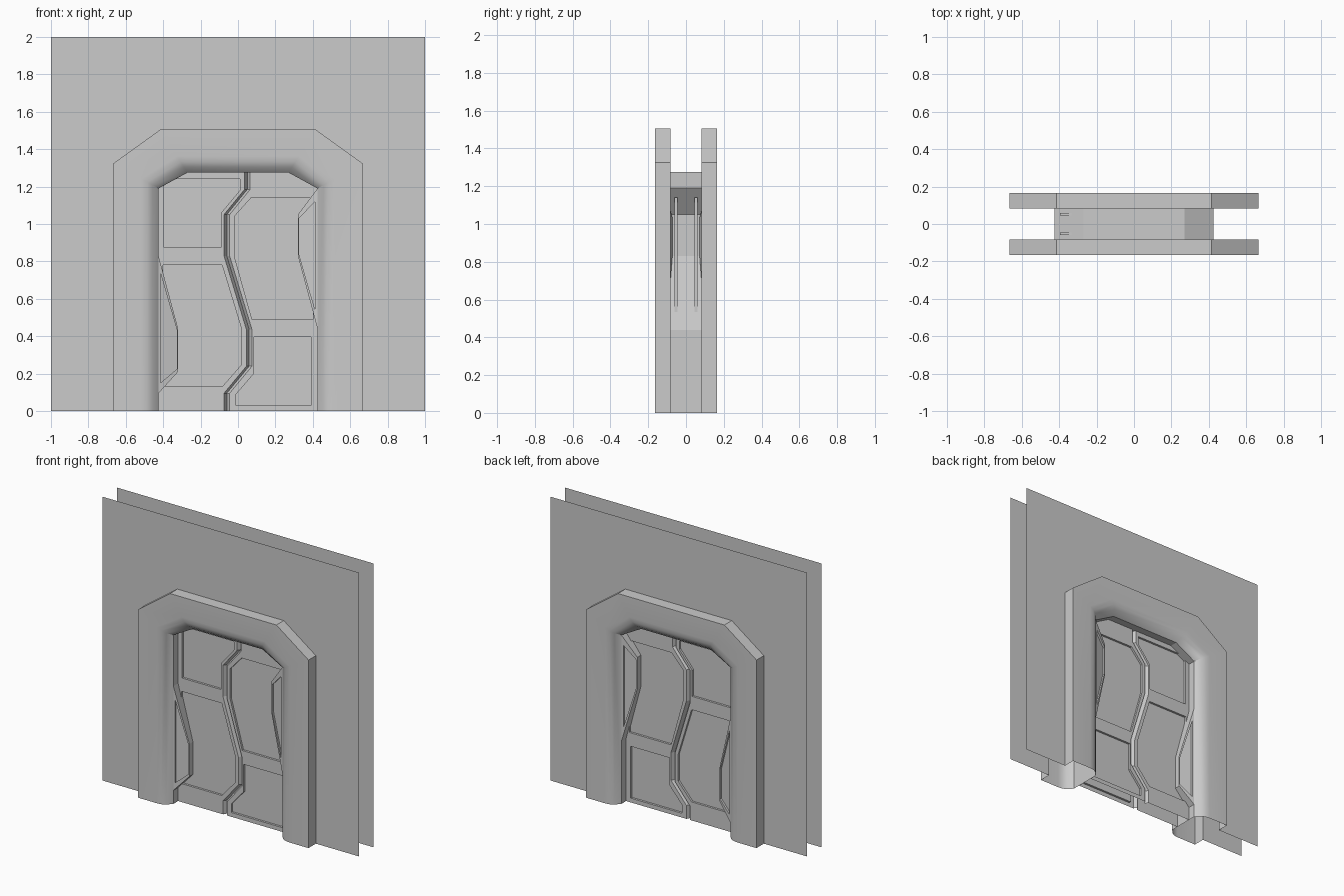
import bpy, bmesh, math
from mathutils import Vector

if "Cube" in bpy.data.objects:
    bpy.data.objects.remove(bpy.data.objects["Cube"])

WALL_Y, DOOR_Y, RECESS = 0.083, 0.06, 0.015
LIP_Y, FACE_Y = 0.113, 0.165


def face(bm, verts, toward):
    """Add a face whose normal points along the given direction."""
    f = bm.faces.new(verts)
    f.normal_update()
    if f.normal.dot(Vector(toward)) < 0:
        f.normal_flip()
    return f


def finish(bm, name, smooth=None):
    """Make an object and mirror it front to back."""
    bmesh.ops.remove_doubles(bm, verts=bm.verts, dist=1e-5)
    me = bpy.data.meshes.new(name)
    bm.to_mesh(me)
    bm.free()
    ob = bpy.data.objects.new(name, me)
    bpy.context.collection.objects.link(ob)
    m = ob.modifiers.new("front_to_back", 'MIRROR')
    m.use_axis = (False, True, False)
    m.use_clip = True
    bpy.ops.object.select_all(action='DESELECT')
    ob.select_set(True)
    bpy.context.view_layer.objects.active = ob
    bpy.ops.object.modifier_apply(modifier=m.name)
    if smooth:
        bpy.ops.object.shade_smooth_by_angle(angle=math.radians(smooth))
    return ob


def sheet(bm, outline, panels, depth):
    """Front-facing sheet with sunken panels; depth(x) is the distance from y=0."""
    edges = []
    for loop in [outline] + panels:
        vs = [bm.verts.new((x, -depth(x), z)) for x, z in loop]
        edges += [bm.edges.new((vs[i - 1], vs[i])) for i in range(len(vs))]
        if loop is outline:
            continue
        low = [bm.verts.new(v.co + Vector((0, RECESS, 0))) for v in vs]
        face(bm, low, (0, -1, 0))
        mid = sum((v.co for v in low), Vector()) / len(low)
        for i in range(len(vs)):
            face(bm, (vs[i - 1], vs[i], low[i], low[i - 1]), mid - vs[i].co)
    res = bmesh.ops.triangle_fill(bm, edges=edges, use_beauty=True, use_dissolve=False)
    for f in res["geom"]:
        if isinstance(f, bmesh.types.BMFace):
            f.normal_update()
            if f.normal.y > 0:
                f.normal_flip()


def arch(x1, z1, x2, z2):
    return [(-x1, 0), (-x1, z1), (-x2, z2), (x2, z2), (x1, z1), (x1, 0)]


OUTER = arch(0.665, 1.325, 0.415, 1.505)
INNER = arch(0.425, 1.19, 0.27, 1.275)

# Wall sheets around the frame
bm = bmesh.new()
sheet(bm, [(-1, 0), (-1, 2), (1, 2), (1, 0)] + OUTER[::-1], [], lambda x: WALL_Y)
finish(bm, "wall")

# Door frame with a rounded inner lip
bm = bmesh.new()
profile = [(0, WALL_Y), (0, FACE_Y), (.62, FACE_Y), (.75, .161), (.87, .147), (1, LIP_Y)]
rings = []
for t, y in profile:
    rings.append([bm.verts.new((a[0] + (b[0] - a[0]) * t, -y, a[1] + (b[1] - a[1]) * t))
                  for a, b in zip(OUTER, INNER)])
for k, (a, b) in enumerate(zip(rings, rings[1:])):
    for i in range(5):
        mid = (a[i].co + a[i + 1].co) / 2
        out = (mid.x, 0, mid.z - 0.6) if k == 0 else (0, -1, 0)
        face(bm, (a[i], a[i + 1], b[i + 1], b[i]), out)
finish(bm, "door_frame", 34)


# Jamb lining the opening, stepping inward at the two side guards
def guard_y(x):
    return LIP_Y - (0.425 - abs(x)) * 0.27


LEFT = [(-.425, .095), (-.32, .21), (-.32, .44), (-.425, .83)]
RIGHT = [(.425, 1.19), (.32, 1.05), (.32, .83), (.425, .44)]
path = INNER[:1] + LEFT + INNER[1:4] + RIGHT + INNER[5:]
bm = bmesh.new()
front = [bm.verts.new((x, -(guard_y(x) if abs(x) > 0.3 else LIP_Y), z)) for x, z in path]
back = [bm.verts.new((x, 0, z)) for x, z in path]
for i in range(len(path) - 1):
    mid = (front[i].co + front[i + 1].co) / 2
    d = front[i + 1].co - front[i].co
    face(bm, (front[i], front[i + 1], back[i + 1], back[i]), (d.z, 0, -d.x))
finish(bm, "jamb")

# Side guards with sunken faces
guards = {
    "left_guard": (LEFT, [(-.415, .15), (-.326, .225), (-.326, .43), (-.415, .74)]),
    "right_guard": (RIGHT, [(.412, 1.12), (.326, 1.03), (.326, .84), (.412, .54)]),
}
for name, (outline, panel) in guards.items():
    bm = bmesh.new()
    sheet(bm, outline, [panel], guard_y)
    finish(bm, name)

# Two door leaves meeting at a zigzag grooved seam
SEAM = [(.05, 1.275), (.05, 1.185), (-.06, 1.05), (-.06, .83),
        (.06, .435), (.06, .24), (-.06, .095), (-.06, 0)]
leaves = {
    "left_door": (-1, [(-.425, 0), (-.425, 1.19), (-.41, 1.25), (-.27, 1.275)], [
        [(-.395, 1.24), (.01, 1.24), (.01, 1.18), (-.09, 1.06), (-.09, .875), (-.395, .875)],
        [(-.40, .78), (-.085, .78), (.02, .435), (.02, .25), (-.085, .13), (-.40, .13)]]),
    "right_door": (1, [(.425, 0), (.425, 1.19), (.27, 1.275)], [
        [(.07, 1.14), (.40, 1.14), (.40, .49), (.075, .49), (-.02, .83), (-.02, 1.04)],
        [(.085, .395), (.39, .395), (.39, .03), (-.01, .03), (-.01, .09), (.085, .2)]]),
}
for name, (side, edge, panels) in leaves.items():
    bm = bmesh.new()
    lip = [(x + side * 0.015, z) for x, z in SEAM]
    sheet(bm, edge + lip, panels, lambda x: DOOR_Y)
    top = [bm.verts.new((x, -DOOR_Y, z)) for x, z in lip]
    low = [bm.verts.new((x, -DOOR_Y + 0.025, z)) for x, z in SEAM]
    for i in range(len(SEAM) - 1):
        face(bm, (top[i], top[i + 1], low[i + 1], low[i]), (-side, -0.5, 0))
    finish(bm, name)
